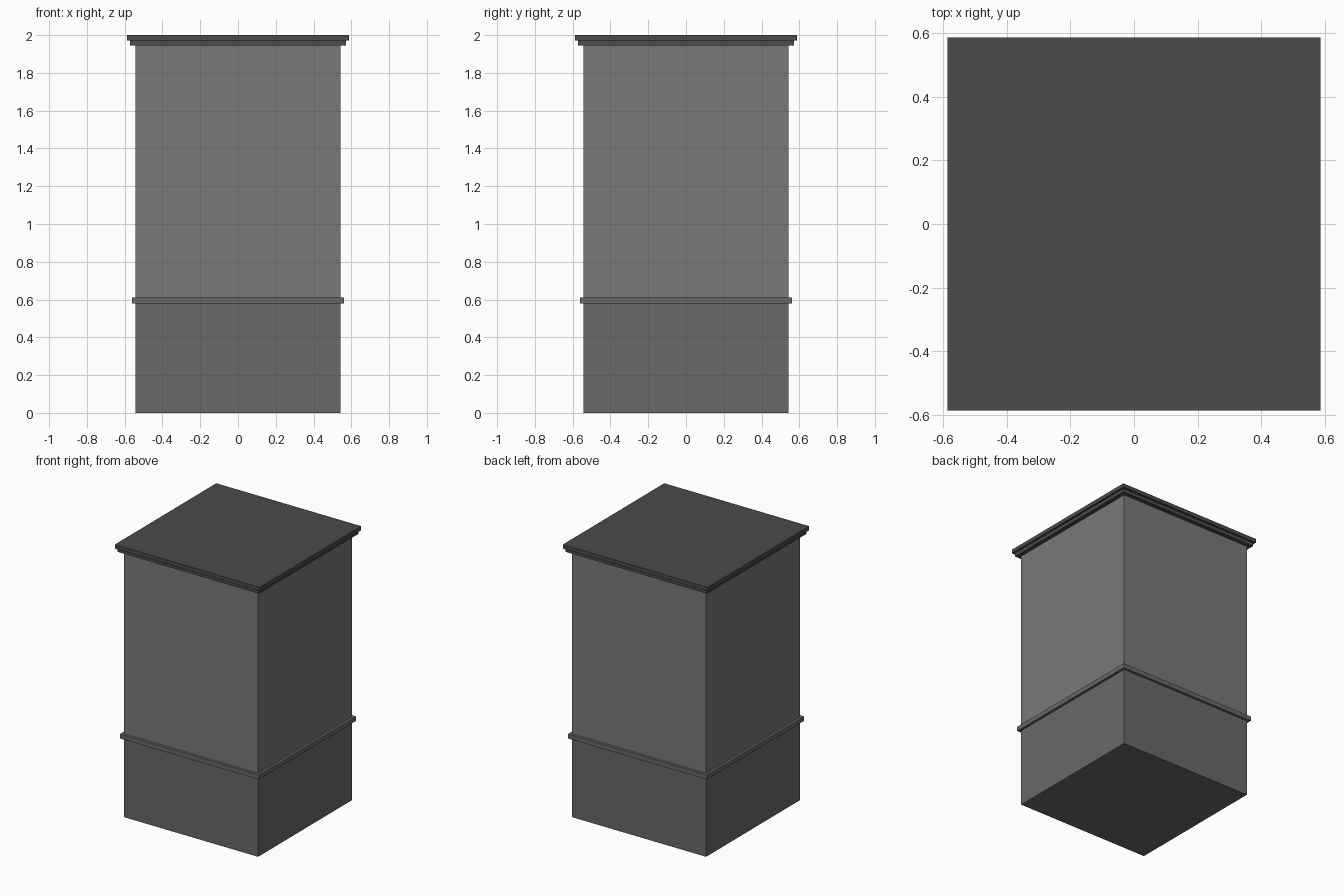
import bpy

if "Cube" in bpy.data.objects:
    bpy.data.objects.remove(bpy.data.objects["Cube"])


def material(name, grey):
    m = bpy.data.materials.new(name)
    m.diffuse_color = (grey, grey, grey, 1)
    m.use_nodes = True
    m.node_tree.nodes["Principled BSDF"].inputs["Base Color"].default_value = m.diffuse_color
    return m


def box(name, half, z0, z1, mat):
    """Square block centred on the z axis, from z0 to z1."""
    bpy.ops.mesh.primitive_cube_add(size=1, location=(0, 0, (z0 + z1) / 2))
    o = bpy.context.object
    o.name = name
    o.scale = (2 * half, 2 * half, z1 - z0)
    bpy.ops.object.transform_apply(location=False, rotation=False, scale=True)
    o.data.materials.append(mat)
    return o


light = material("light_grey", 0.19)
mid = material("mid_grey", 0.14)
dark = material("dark_grey", 0.07)

# Pillar: plain lower and upper shaft
box("lower_shaft", 0.543, 0.0, 0.578, mid)
box("upper_shaft", 0.543, 0.611, 1.945, light)

# Projecting band between the shafts
box("middle_band", 0.562, 0.578, 0.611, mid)

# Stepped cap
box("cap_molding", 0.573, 1.945, 1.971, dark)
box("cap_slab", 0.587, 1.971, 2.0, dark)
